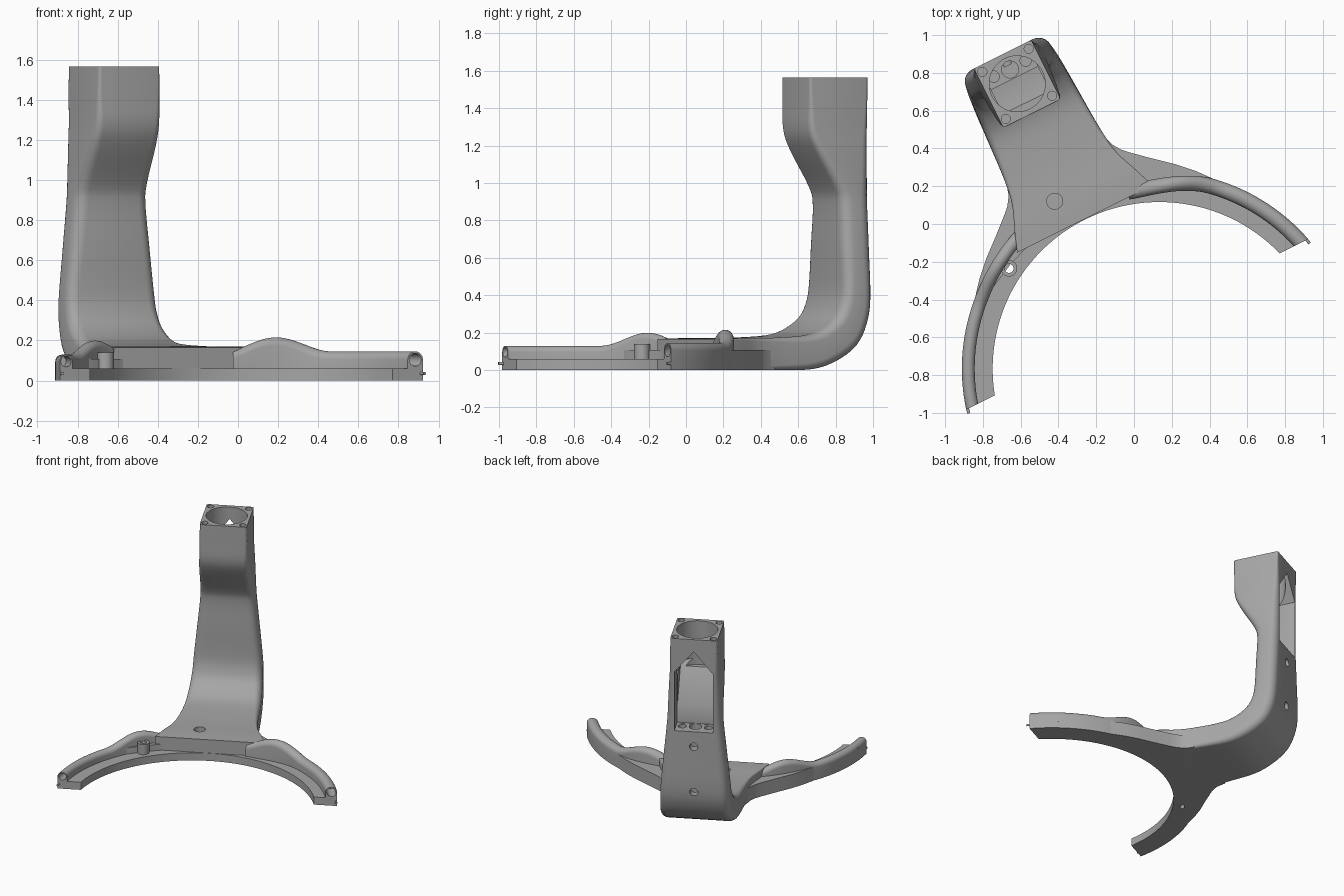
import bpy, bmesh, math
from mathutils import Matrix, Vector

cube = bpy.data.objects.get("Cube")
if cube:
    bpy.data.objects.remove(cube, do_unlink=True)

grey = bpy.data.materials.new("mid grey")
grey.use_nodes = True
COLOUR = (0.38, 0.38, 0.38, 1)
grey.diffuse_color = COLOUR
grey.node_tree.nodes["Principled BSDF"].inputs["Base Color"].default_value = COLOUR

# Parts are built around the symmetry axis, then turned into place
PLACE = Matrix.Rotation(math.radians(26.5), 4, "Z") @ Matrix.Translation((-0.222, 0, 0))
RING_Y = -0.745      # centre of the curved arms
END = 0.262          # arms are cut straight at this distance from the centre
parts = []


def make(name, bm, part=True):
    bmesh.ops.recalc_face_normals(bm, faces=bm.faces)
    bm.transform(PLACE)
    mesh = bpy.data.meshes.new(name)
    bm.to_mesh(mesh)
    bm.free()
    mesh.materials.append(grey)
    obj = bpy.data.objects.new(name, mesh)
    bpy.context.collection.objects.link(obj)
    if part:
        parts.append(obj)
    return obj


def loft(name, rings, part=True):
    bm = bmesh.new()
    rows = [[bm.verts.new(p) for p in ring] for ring in rings]
    n = len(rows[0])
    for a, b in zip(rows, rows[1:]):
        for i in range(n):
            j = (i + 1) % n
            bm.faces.new((a[i], a[j], b[j], b[i]))
    bm.faces.new(rows[0])
    bm.faces.new(rows[-1])
    return make(name, bm, part)


def cylinder(name, centre, radius, depth, axis=(0, 0, 1), part=False, sides=32):
    bm = bmesh.new()
    turn = Vector((0, 0, 1)).rotation_difference(Vector(axis)).to_matrix().to_4x4()
    bmesh.ops.create_cone(bm, cap_ends=True, segments=sides, radius1=radius, radius2=radius,
                          depth=depth, matrix=Matrix.Translation(centre) @ turn)
    return make(name, bm, part)


def cut(target, cutter):
    mod = target.modifiers.new("cut", "BOOLEAN")
    mod.operation, mod.solver, mod.object = "DIFFERENCE", "EXACT", cutter
    bpy.context.view_layer.objects.active = target
    bpy.ops.object.modifier_apply(modifier=mod.name)
    bpy.data.objects.remove(cutter, do_unlink=True)


def ring_point(radius, t, z):
    a = t * math.acos(END / radius)
    return Vector((radius * math.sin(a), RING_Y + radius * math.cos(a), z))


def smooth(x):
    x = min(max(x, 0), 1)
    return x * x * (3 - 2 * x)


# Post and foot: back/bottom point, front/top point, half width, edge radius
STATIONS = [
    (.14, 0, .14, .165, .40, .008), (.25, 0, .25, .17, .36, .01),
    (.38, 0, .38, .17, .31, .015), (.52, 0, .52, .173, .288, .025),
    (.75, .005, .70, .185, .275, .04), (.90, .05, .80, .215, .268, .05),
    (1.02, .13, .89, .28, .26, .055), (1.085, .24, .93, .36, .252, .06),
    (1.112, .38, .945, .46, .245, .06), (1.115, .65, .945, .67, .222, .06),
    (1.115, .9, .945, .88, .2, .06), (1.115, 1.0, .92, .98, .194, .055),
    (1.115, 1.18, .81, 1.17, .185, .045), (1.115, 1.28, .768, 1.28, .178, .035),
    (1.115, 1.42, .765, 1.42, .174, .022), (1.115, 1.565, .765, 1.565, .17, .015)]


def section(s):
    outer, inner = Vector((0, s[0], s[1])), Vector((0, s[2], s[3]))
    up = inner - outer
    height = up.length
    up.normalize()
    half, r = s[4], s[5]
    pts = []
    for corner, (sx, top) in enumerate(((1, 1), (-1, 1), (-1, 0), (1, 0))):
        for k in range(7):
            a = (corner + k / 6) * math.pi / 2
            x = sx * (half - r) + r * math.cos(a)
            h = (height - r if top else r) + r * math.sin(a)
            pts.append(outer + up * h + Vector((x, 0, 0)))
    return pts


def catmull(p, t):
    return [0.5 * (2 * b + (c - a) * t + (2 * a - 5 * b + 4 * c - d) * t * t
                   + (3 * b - a - 3 * c + d) * t ** 3) for a, b, c, d in zip(*p)]


rings = []
padded = [STATIONS[0]] + STATIONS + [STATIONS[-1]]
for i in range(len(STATIONS) - 1):
    rings += [section(catmull(padded[i:i + 4], k / 4)) for k in range(4)]
rings.append(section(STATIONS[-1]))
post = loft("post_and_foot", rings)

# Round socket, sloping chamber and pointed rear window
cut(post, cylinder("socket", (0, .94, 1.42), .148, .4, sides=64))
chamber = [(.80, 1.27), (.975, .98), (.975, .84), (1.06, .84), (1.06, 1.27)]
cut(post, loft("chamber", [[Vector((x, y, z)) for y, z in chamber] for x in (-.138, .138)], False))
window = [(-.14, .838), (.14, .838), (.14, 1.3), (0, 1.47), (-.14, 1.3)]
cut(post, loft("window", [[Vector((x, y, z)) for x, z in window] for y in (.985, 1.25)], False))

# Screw, shelf, rear and foot holes
for sx in (-1, 1):
    for sy in (-1, 1):
        cut(post, cylinder("screw_hole", (sx * .137, .94 + sy * .139, 1.56), .024, .12))
    cut(post, cylinder("shelf_side_hole", (sx * .095, 1.03, .84), .03, .2))
cut(post, cylinder("shelf_hole", (0, 1.025, .84), .045, .2))
for z in (.36, .72):
    cut(post, cylinder("rear_hole", (0, 1.11, z), .03, .12, (0, 1, 0)))
cut(post, cylinder("foot_hole", (-.10, .295, .17), .042, .2))

# Flat curved flange that runs through both arms
flange_profile = [(.882, 0), (1.045, 0), (1.045, .06), (.882, .06)]
flange = loft("curved_flange", [[ring_point(r, i / 48, z) for r, z in flange_profile]
                                for i in range(-48, 49)])

# Webs that flare from the foot into the arms
web = [(.285, .50), (.305, .43), (.335, .385), (.37, .35), (.46, .27), (.56, .185),
       (.64, .105), (.71, .02), (.64, .01), (.46, .10), (.30, .157)]
outline = web + [(-x, y) for x, y in reversed(web)]
loft("arm_webs", [[Vector((x, y, z)) for x, y in outline] for z in (0, .108)])

# Raised tube rails with a hump near the foot, open at the ends
for name, side, tube, start, finish, base in (("left_rail", 1, .041, .95, 1.004, .104),
                                              ("right_rail", -1, .034, 1.02, 1.011, .095)):
    rings = []
    for i in range(73):
        t = .225 + .775 * i / 72
        angle = t * 75
        rc = start + (finish - start) * smooth((angle - 17) / 26)
        bump = max(-1, min(1, (angle - 30) / 16))
        zc = base + .07 * math.cos(bump * math.pi / 2) ** 2
        shape = [(rc + tube * math.cos(k * math.pi / 14), zc + tube * math.sin(k * math.pi / 14))
                 for k in range(15)] + [(rc - tube, .05), (rc + tube, .05)]
        ring = [ring_point(r, t, z) for r, z in shape]
        rings.append([Vector((side * p.x, p.y, p.z)) for p in ring])
    rail = loft(name, rings)
    tip = ring_point(finish, 1, base)
    tip.x *= side
    along = Vector((side * END, -math.sqrt(finish ** 2 - END ** 2), 0)).normalized()
    cut(rail, cylinder("bore", tip - along * .03, tube * .78, .2, along))
    # Locating pin and lip at the arm end
    edge = ring_point(1.036, 1, .035)
    edge.x *= side
    cylinder(name + "_pin", edge, .008, .05, along, True, 12)

# Small hollow boss on the flange
spot = (-.475, .085)
boss = cylinder("boss", (*spot, .09), .043, .1, part=True)
for obj in (boss, flange):
    cut(obj, cylinder("boss_hole", (*spot, .07), .024, .3))

bpy.ops.object.select_all(action="DESELECT")
for obj in parts:
    obj.select_set(True)
bpy.context.view_layer.objects.active = post
bpy.ops.object.shade_smooth_by_angle(angle=math.radians(35))
